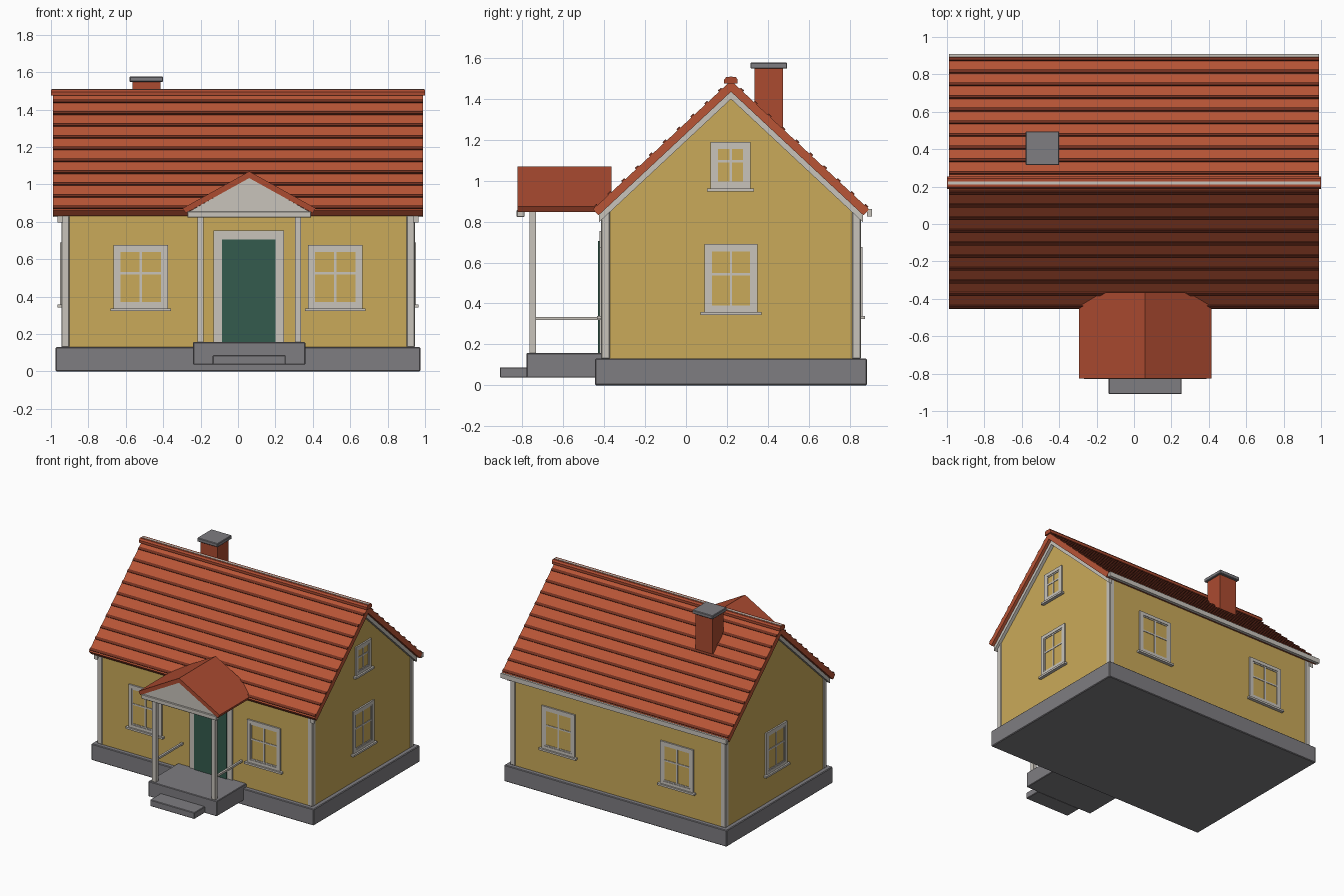
import bpy
import bmesh
from mathutils import Vector

old = bpy.data.objects.get("Cube")
if old:
    bpy.data.objects.remove(old, do_unlink=True)


def material(name, r, g, b):
    m = bpy.data.materials.new(name)
    m.use_nodes = True
    m.diffuse_color = (r, g, b, 1)
    m.node_tree.nodes["Principled BSDF"].inputs["Base Color"].default_value = (r, g, b, 1)
    return m


OCHRE = material("ochre", 0.59, 0.40, 0.10)
STONE = material("stone grey", 0.21, 0.205, 0.22)
TRIM = material("pale trim", 0.58, 0.55, 0.50)
TILE = material("roof red", 0.48, 0.09, 0.037)
BRICK = material("brick red", 0.41, 0.07, 0.03)
DARK = material("dark red", 0.17, 0.03, 0.014)
GREEN = material("door green", 0.034, 0.105, 0.075)


def prism(name, mat, profile, axis, a, b, bevel=0):
    """Extrude a 2D profile along x (profile in y, z) or y (profile in x, z)."""
    def point(p, t):
        return (t, p[0], p[1]) if axis == "x" else (p[0], t, p[1])
    bm = bmesh.new()
    lo = [bm.verts.new(point(p, a)) for p in profile]
    hi = [bm.verts.new(point(p, b)) for p in profile]
    bm.faces.new(lo)
    bm.faces.new(hi)
    n = len(profile)
    for i in range(n):
        j = (i + 1) % n
        bm.faces.new((lo[i], lo[j], hi[j], hi[i]))
    bmesh.ops.recalc_face_normals(bm, faces=bm.faces)
    mesh = bpy.data.meshes.new(name)
    bm.to_mesh(mesh)
    bm.free()
    mesh.materials.append(mat)
    ob = bpy.data.objects.new(name, mesh)
    bpy.context.collection.objects.link(ob)
    if bevel:
        mod = ob.modifiers.new("soft_edges", "BEVEL")
        mod.width = bevel
        mod.segments = 1
    return ob


def box(name, mat, x, y, z, bevel=0):
    rect = [(x[0], z[0]), (x[1], z[0]), (x[1], z[1]), (x[0], z[1])]
    return prism(name, mat, rect, "y", y[0], y[1], bevel)


# Walls: half sizes and centre line of the house
WX, Y_FRONT, Y_BACK, Y_MID = 0.94, -0.41, 0.85, 0.22


def wall_box(name, mat, side, u, z, d):
    """Box on a wall: u runs along the wall, d is the distance out from it."""
    if side == "front":
        return box(name, mat, u, (Y_FRONT - d[1], Y_FRONT - d[0]), z)
    if side == "back":
        return box(name, mat, u, (Y_BACK + d[0], Y_BACK + d[1]), z)
    if side == "left":
        return box(name, mat, (WX + d[0], WX + d[1]), u, z)
    return box(name, mat, (-WX - d[1], -WX - d[0]), u, z)


def window(name, side, c, w, z0, z1):
    f, h, out = 0.026, w / 2, (-0.01, 0.012)
    wall_box(name + "_pane", OCHRE, side, (c - h + f, c + h - f), (z0 + f, z1 - f), (-0.01, 0.004))
    for s in (-1, 1):
        e = sorted((c + s * h, c + s * (h - f)))
        wall_box(name + "_jamb", TRIM, side, e, (z0, z1), out)
        e = sorted((c + s * (h - f), c + s * (h - f - 0.01)))
        wall_box(name + "_sash", TRIM, side, e, (z0 + f, z1 - f), (-0.01, 0.008))
    for a, b in ((z0, z0 + f), (z1 - f, z1)):
        wall_box(name + "_rail", TRIM, side, (c - h + f, c + h - f), (a, b), out)
    for a in (z0 + f, z1 - f - 0.01):
        wall_box(name + "_sash_rail", TRIM, side, (c - h + f, c + h - f), (a, a + 0.01), (-0.01, 0.008))
    mid = (z0 + z1) / 2 + 0.02
    wall_box(name + "_mullion", TRIM, side, (c - 0.006, c + 0.006), (z0 + f, z1 - f), (-0.01, 0.008))
    wall_box(name + "_crossbar", TRIM, side, (c - h + f, c + h - f), (mid - 0.006, mid + 0.006), (-0.01, 0.008))
    wall_box(name + "_sill", TRIM, side, (c - h - 0.018, c + h + 0.018), (z0 - 0.012, z0 + 0.003), (-0.01, 0.025))


# Foundation, house body and corner boards
box("foundation", STONE, (-0.975, 0.975), (-0.445, 0.885), (0, 0.13), 0.005)
prism("house_body", OCHRE, [(Y_FRONT, 0.12), (Y_BACK, 0.12), (Y_BACK, 0.845),
                            (Y_MID, 1.43), (Y_FRONT, 0.845)], "x", -WX, WX)
for sx in (-1, 1):
    xs = sorted((sx * 0.902, sx * 0.945))
    for ys in ((-0.415, -0.372), (0.812, 0.855)):
        box("corner_board", TRIM, xs, ys, (0.13, 0.85), 0.004)

# Windows
for cx in (-0.52, 0.52):
    window("front_window", "front", cx, 0.29, 0.335, 0.675)
    window("back_window", "back", cx, 0.29, 0.335, 0.675)
for side in ("left", "right"):
    window(side + "_window", side, 0.22, 0.26, 0.355, 0.69)
window("attic_window", "left", 0.218, 0.195, 0.96, 1.19)

# Main roof: two slabs, battens and barge boards
APEX = Vector((Y_MID, 1.49))
for s, label in ((-1, "front"), (1, "back")):
    down = Vector((s * 0.675, -0.63)).normalized()
    normal = Vector((s * 0.63, 0.675)).normalized()
    length = Vector((0.675, 0.63)).length
    eave = APEX + down * length
    under = Vector((Y_MID, 1.49 - 0.04 / normal.y))
    prism(label + "_roof_slope", TILE, [APEX, eave, eave - normal * 0.04, under],
          "x", -0.99, 0.99)
    for i in range(10):
        p = APEX + down * (0.06 + i * 0.0925)
        q = p + down * 0.02
        prism(label + "_roof_batten", DARK, [p - normal * 0.005, q - normal * 0.005,
                                             q + normal * 0.008, p + normal * 0.008],
              "x", -0.988, 0.988)
    low = under + down * (length - 0.04)
    drop = Vector((0, 0.036))
    for sx in (-1, 1):
        prism(label + "_barge_board", TRIM, [under, low, low - drop, under - drop],
              "x", sx * 0.935, sx * 0.965)

# Back eave board and ridge cap with its pale strip
box("back_eave_board", TRIM, (-0.988, 0.988), (0.885, 0.91), (0.825, 0.862))
prism("ridge_cap", BRICK, [(0.187, 1.475), (0.253, 1.475), (0.253, 1.495),
                           (0.242, 1.508), (0.198, 1.508), (0.187, 1.495)], "x", -1, 1)
box("ridge_strip", TRIM, (-0.995, 0.995), (0.212, 0.228), (1.505, 1.51))

# Chimney
box("chimney", BRICK, (-0.565, -0.415), (0.335, 0.475), (1.15, 1.555))
box("chimney_cap", STONE, (-0.58, -0.40), (0.315, 0.495), (1.548, 1.577), 0.004)

# Door
wall_box("door_surround", TRIM, "front", (-0.13, 0.245), (0.15, 0.755), (-0.01, 0.012))
wall_box("door", GREEN, "front", (-0.085, 0.2), (0.15, 0.705), (0, 0.02))

# Porch floor and step
PX = 0.06
box("porch_floor", STONE, (PX - 0.3, PX + 0.3), (-0.78, -0.40), (0.037, 0.157), 0.004)
box("porch_step", STONE, (PX - 0.195, PX + 0.195), (-0.91, -0.775), (0.037, 0.088), 0.004)

# Porch posts and rails
for s in (-1, 1):
    px = PX + s * 0.26
    box("porch_post", TRIM, (px - 0.016, px + 0.016), (-0.766, -0.734), (0.155, 0.86))
    box("porch_rail", TRIM, (px - 0.008, px + 0.008), (-0.735, -0.41), (0.318, 0.334))

# Porch roof, pediment and beam
prism("porch_roof", BRICK, [(PX, 1.07), (PX + 0.355, 0.873), (PX + 0.34, 0.846), (PX, 1.034),
                            (PX - 0.34, 0.846), (PX - 0.355, 0.873)], "y", -0.825, -0.365)
prism("porch_pediment", TRIM, [(PX - 0.33, 0.85), (PX + 0.33, 0.85), (PX, 1.036)],
      "y", -0.818, -0.785)
box("porch_beam", TRIM, (PX - 0.33, PX + 0.33), (-0.828, -0.79), (0.822, 0.856), 0.003)
